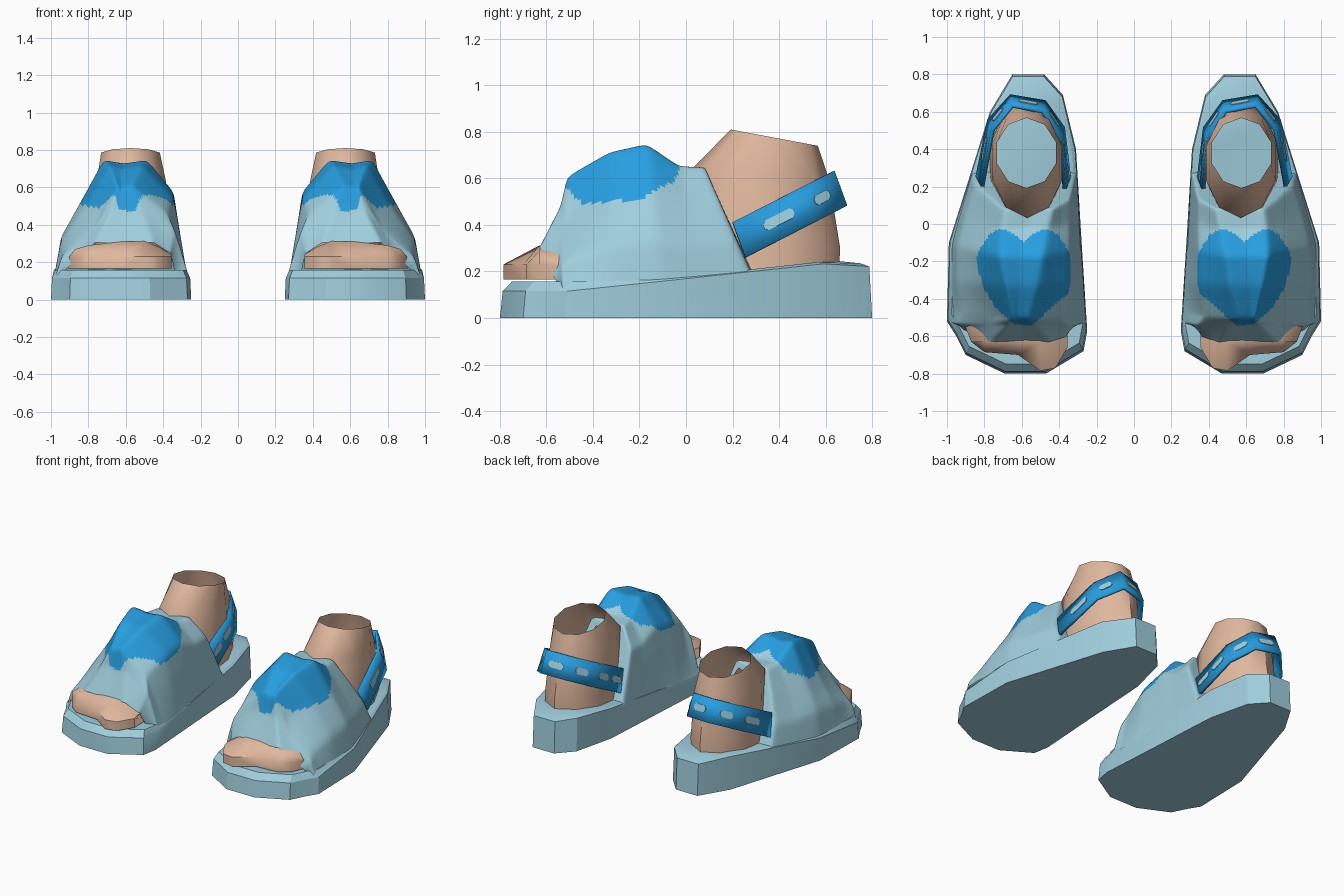
import bpy, bmesh, math
from mathutils import Vector

if "Cube" in bpy.data.objects:
    bpy.data.objects.remove(bpy.data.objects["Cube"])


def material(name, rgb):
    m = bpy.data.materials.new(name)
    m.use_nodes = True
    m.diffuse_color = (*rgb, 1)
    m.node_tree.nodes["Principled BSDF"].inputs["Base Color"].default_value = (*rgb, 1)
    return m


PALE = material("pale blue", (0.35, 0.62, 0.72))
BLUE = material("bright blue", (0.02, 0.34, 0.74))
SKIN = material("skin", (0.75, 0.48, 0.34))


def finish(bm, name, mats, angle=35):
    """Face the surface outward and turn it into a shaded object."""
    bmesh.ops.recalc_face_normals(bm, faces=bm.faces)
    mid = sum((v.co for v in bm.verts), Vector()) / len(bm.verts)
    if sum((f.calc_center_median() - mid).dot(f.normal) * f.calc_area() for f in bm.faces) < 0:
        bmesh.ops.reverse_faces(bm, faces=bm.faces)
    me = bpy.data.meshes.new(name)
    bm.to_mesh(me)
    bm.free()
    for m in mats:
        me.materials.append(m)
    ob = bpy.data.objects.new(name, me)
    bpy.context.collection.objects.link(ob)
    bpy.ops.object.select_all(action='DESELECT')
    ob.select_set(True)
    bpy.context.view_layer.objects.active = ob
    bpy.ops.object.shade_smooth_by_angle(angle=math.radians(angle))
    return ob


def loft(rings, side, closed=False, caps=()):
    """Skin a list of equal-length point rings; side mirrors in x."""
    bm = bmesh.new()
    rows = [[bm.verts.new((p[0] * side, p[1], p[2])) for p in r] for r in rings]
    n = len(rows[0])
    for a, b in zip(rows, rows[1:]):
        for i in range(n if closed else n - 1):
            j = (i + 1) % n
            bm.faces.new((a[i], a[j], b[j], b[i]))
    for c in caps:
        bm.faces.new(rows[c])
    return bm


# Plan outline of the sole, right foot
OUTLINE = [(-1, -.52), (-.95, -.6), (-.9, -.7), (-.69, -.8), (-.47, -.8), (-.27, -.68),
           (-.25, -.57), (-.28, -.1), (-.31, .4), (-.38, .69), (-.48, .8), (-.65, .8),
           (-.77, .6), (-.99, -.1)]


def rim_height(y):
    return .115 + max(0, min(y, .63) + .5) * .108 - max(0, y - .63) * .1


def sole(side, tag):
    def ring(scale, toe_lift, heel_lift):
        pts = []
        for x, y in OUTLINE:
            lift = toe_lift if y < -.4 else heel_lift
            y *= scale
            pts.append((-.62 + (x + .62) * scale, y, rim_height(y) + lift))
        return pts
    bottom = [(x, y, 0) for x, y in OUTLINE]
    bm = loft([bottom, ring(.985, 0, 0), ring(.935, .042, .01)], side, True, (0, -1))
    bmesh.ops.triangulate(bm, faces=[f for f in bm.faces if len(f.verts) > 4])
    finish(bm, tag + "_sole", [PALE], 28)


# Arch section: (across, height), and arches along the foot:
# base y, top y, base z, top z, outer x, inner x, pointedness
ARCH = [(-1, 0), (-.92, .32), (-.57, .68), (-.26, 1), (.06, .97),
        (.42, 1), (.83, .72), (.9, .46), (1, 0)]
ARCHES = [(-.53, -.63, .10, .305, -.93, -.33, .6),
          (-.53, -.54, .10, .48, -.985, -.256, 1.4),
          (-.45, -.51, .11, .61, -.985, -.262, 2.1),
          (-.3, -.33, .12, .715, -.985, -.27, 1.3),
          (-.1, -.17, .14, .75, -.975, -.286, 1),
          (.08, -.03, .16, .655, -.925, -.295, .85),
          (.28, .08, .19, .65, -.865, -.306, .7),
          (.29, .1, .19, .6, -.74, -.41, .7)]


def in_heart(x, y, z):
    w = abs(x + .59) / .25
    if w > 1:
        return False
    top = -.03 - (.07 if w < .5 else .14) * (2 * w - 1) ** 2
    return -.58 + .22 * w < y < top and z > .475 + .035 * w * w


def upper(side, tag):
    rings = []
    for yb, yt, zb, zt, xo, xi, k in ARCHES:
        mid, half = (xo + xi) / 2, (xi - xo) / 2
        rings.append([(mid + half * math.copysign(abs(u) ** k, u),
                       yb + (yt - yb) * h, zb + (zt - zb) * h) for u, h in ARCH])
    bm = loft(rings, side)
    bmesh.ops.subdivide_edges(bm, edges=bm.edges[:], cuts=11, use_grid_fill=True)
    # Soften the creases, keeping the open edges in place
    inner = [v for v in bm.verts if not v.is_boundary]
    for _ in range(8):
        bmesh.ops.smooth_vert(bm, verts=inner, factor=.5,
                              use_axis_x=True, use_axis_y=True, use_axis_z=True)
    for f in bm.faces:
        c = f.calc_center_median()
        f.material_index = int(in_heart(c.x * side, c.y, c.z))
    finish(bm, tag + "_upper_with_heart", [PALE, BLUE], 60)


def toes(side, tag):
    front = [(-.91, -.53, .22), (-.87, -.63, .27), (-.8, -.685, .29), (-.62, -.7, .31),
             (-.5, -.785, .312), (-.42, -.77, .28), (-.355, -.66, .24)]
    rings = [[(x, -.45, .165) for x, y, z in front],
             [(x, y, .165) for x, y, z in front],
             [(x, y, min(z, .23)) for x, y, z in front],
             [(x, max(y, -.63), z) for x, y, z in front],
             [(x, -.45, z) for x, y, z in front]]
    bm = loft(rings, side)
    bmesh.ops.holes_fill(bm, edges=bm.edges)
    finish(bm, tag + "_toes", [SKIN], 50)


def ankle(side, tag):
    # centre x, centre y, radius x, radius y, height, forward rise
    levels = [(-.575, .33, .205, .315, .2, 0), (-.575, .335, .2, .315, .3, 0),
              (-.57, .325, .195, .28, .62, .03), (-.575, .38, .165, .18, .775, .035)]
    rings = []
    for cx, cy, rx, ry, z, rise in levels:
        ring = []
        for i in range(10):
            a = math.tau * (i + .5) / 10
            ring.append((cx + rx * math.cos(a), cy + ry * math.sin(a) * 1.04,
                         z - rise * math.sin(a)))
        rings.append(ring)
    finish(loft(rings, side, True), tag + "_ankle", [SKIN], 45)


# Upper edge of the strap in plan; the band drops and flares outward below it
STRAP = [(-.81, .2), (-.755, .5), (-.65, .63), (-.49, .6), (-.4, .46), (-.37, .18)]


def strap_edges():
    top = [Vector((x, y, .41 + (y - .2) * .51)) for x, y in STRAP]
    low = [p + Vector((.12 * (p.x + .58), .055, -.15)) for p in top]
    return top, low


def strap(side, tag):
    top, low = strap_edges()
    ob = finish(loft([top, low], side), tag + "_heel_strap", [BLUE], 25)
    mod = ob.modifiers.new("thickness", 'SOLIDIFY')
    mod.thickness = .02
    mod.offset = 0

    # Stitch dashes: segment, position along it, length
    bm = bmesh.new()
    for seg, t, length in [(0, .57, .14), (1, .4, .085), (2, .5, .1),
                           (3, .5, .09), (4, .3, .1), (4, .75, .1)]:
        a, b = top[seg].lerp(top[seg + 1], t), low[seg].lerp(low[seg + 1], t)
        along = (top[seg + 1] - top[seg]).normalized()
        down = (b - a).normalized()
        out = down.cross(along).normalized()
        if out.dot(a - Vector((-.58, .3, .5))) < 0:
            out = -out
        c = (a + b) / 2 + out * .0135
        shape = []
        for i in range(8):
            ang = math.tau * (i + .5) / 8
            flat = length / 2 - .02
            p = c + along * (math.copysign(flat, math.cos(ang)) + .024 * math.cos(ang))
            p += down * .024 * math.sin(ang)
            shape.append(bm.verts.new((p.x * side, p.y, p.z)))
        face = bm.faces.new(shape)
        # Back each dash with a thin plate
        ext = bmesh.ops.extrude_face_region(bm, geom=[face], use_keep_orig=True)
        back = [g for g in ext["geom"] if isinstance(g, bmesh.types.BMVert)]
        bmesh.ops.translate(bm, verts=back, vec=Vector((out.x * side, out.y, out.z)) * -.006)
    finish(bm, tag + "_strap_stitches", [PALE])


for side, tag in ((1, "right"), (-1, "left")):
    for part in (sole, upper, toes, ankle, strap):
        part(side, tag)
